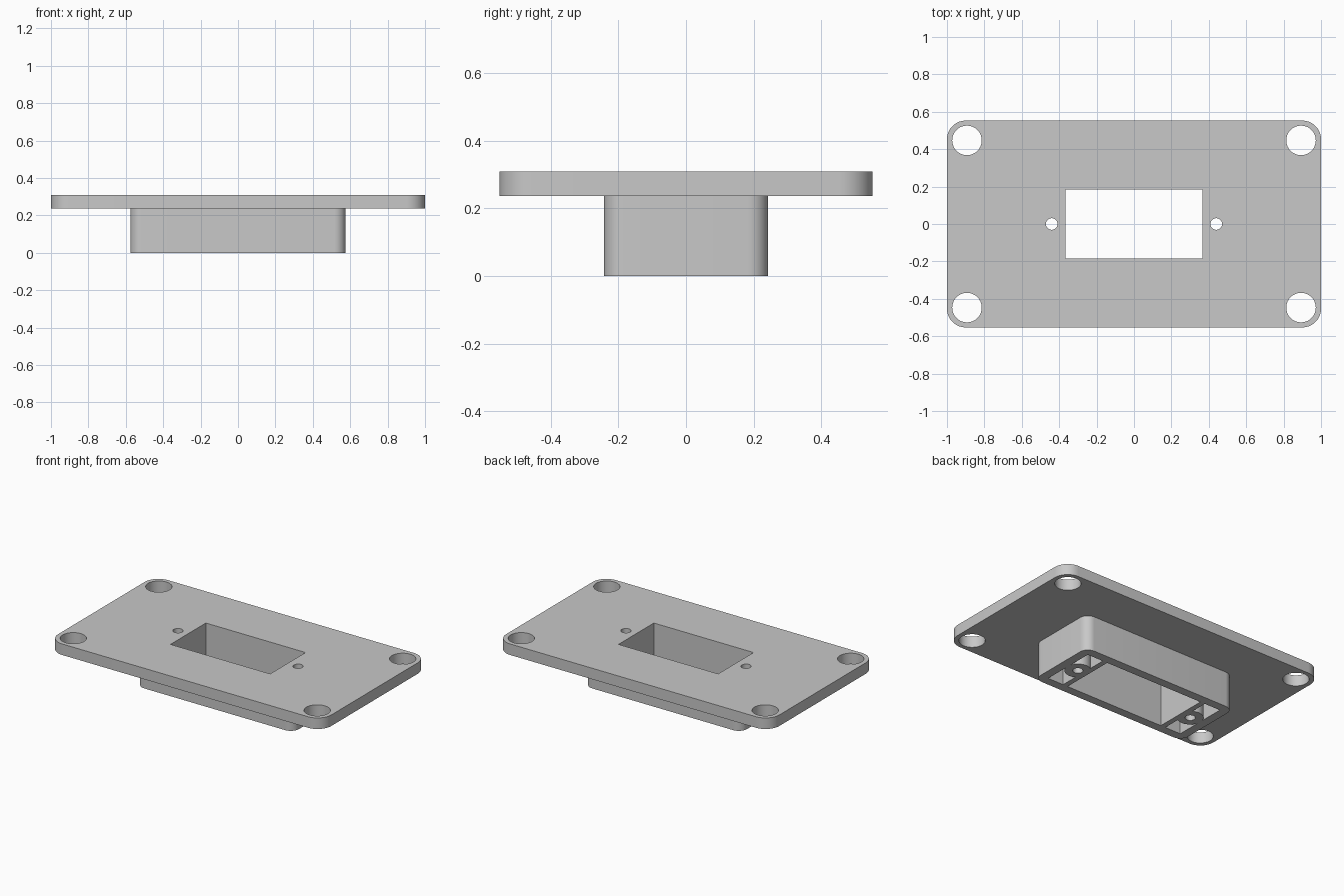
import bpy
import bmesh
import math

if "Cube" in bpy.data.objects:
    bpy.data.objects.remove(bpy.data.objects["Cube"], do_unlink=True)

# One grey plastic throughout
GREY = (0.58, 0.58, 0.58, 1.0)
grey = bpy.data.materials.new("grey plastic")
grey.use_nodes = True
grey.diffuse_color = GREY
grey.node_tree.nodes["Principled BSDF"].inputs["Base Color"].default_value = GREY

PLATE_BOTTOM, PLATE_TOP = 0.237, 0.31
SCREW_X = 0.44


def add_object(name, bm):
    bmesh.ops.recalc_face_normals(bm, faces=bm.faces)
    mesh = bpy.data.meshes.new(name)
    bm.to_mesh(mesh)
    bm.free()
    mesh.materials.append(grey)
    obj = bpy.data.objects.new(name, mesh)
    bpy.context.collection.objects.link(obj)
    return obj


def block(name, x0, x1, y0, y1, z0, z1, radius=0):
    """Box between limits, with optional rounded vertical corners."""
    bm = bmesh.new()
    bmesh.ops.create_cube(bm, size=1)
    for v in bm.verts:
        v.co = (x1 if v.co.x > 0 else x0, y1 if v.co.y > 0 else y0, z1 if v.co.z > 0 else z0)
    if radius:
        upright = [e for e in bm.edges if abs(e.verts[0].co.z - e.verts[1].co.z) > 0.01]
        bmesh.ops.bevel(bm, geom=upright, offset=radius, segments=10, profile=0.5, affect='EDGES')
    return add_object(name, bm)


def rod(name, x, y, radius, z0, z1):
    """Upright cylinder."""
    bm = bmesh.new()
    bmesh.ops.create_cone(bm, cap_ends=True, segments=40, radius1=radius, radius2=radius, depth=z1 - z0)
    bmesh.ops.translate(bm, verts=bm.verts, vec=(x, y, (z0 + z1) / 2))
    return add_object(name, bm)


def combine(target, tool, operation):
    mod = target.modifiers.new(operation.lower(), 'BOOLEAN')
    mod.operation, mod.solver, mod.object = operation, 'EXACT', tool
    bpy.context.view_layer.update()
    bpy.context.view_layer.objects.active = target
    bpy.ops.object.modifier_apply(modifier=mod.name)
    bpy.data.objects.remove(tool, do_unlink=True)


# Flat mounting plate and the housing hanging below it
plate = block("mounting_plate", -1, 1, -0.553, 0.553, PLATE_BOTTOM, PLATE_TOP, 0.1)
housing = block("housing", -0.575, 0.575, -0.243, 0.243, 0, PLATE_BOTTOM, 0.06)

# Pockets at both ends of the housing, each split by a round screw boss
for side in (-1, 1):
    inner, outer = sorted((side * 0.4, side * 0.517))
    combine(housing, block("pocket_cutter", inner, outer, -0.185, 0.185, -0.1, 0.4), 'DIFFERENCE')
    combine(housing, rod("screw_boss", side * SCREW_X, 0, 0.08, 0, PLATE_BOTTOM), 'UNION')

# Central opening and screw holes run through both parts
for part in (plate, housing):
    combine(part, block("opening_cutter", -0.365, 0.365, -0.185, 0.185, -0.1, 0.4), 'DIFFERENCE')
    for side in (-1, 1):
        combine(part, rod("screw_cutter", side * SCREW_X, 0, 0.031, -0.1, 0.4), 'DIFFERENCE')

# Corner mounting holes
for sx in (-1, 1):
    for sy in (-1, 1):
        combine(plate, rod("corner_cutter", sx * 0.893, sy * 0.447, 0.079, 0.1, 0.4), 'DIFFERENCE')

# Smooth the curved walls, keep the edges sharp
for part in (plate, housing):
    bpy.ops.object.select_all(action='DESELECT')
    part.select_set(True)
    bpy.context.view_layer.objects.active = part
    bpy.ops.object.shade_smooth_by_angle(angle=math.radians(30))
